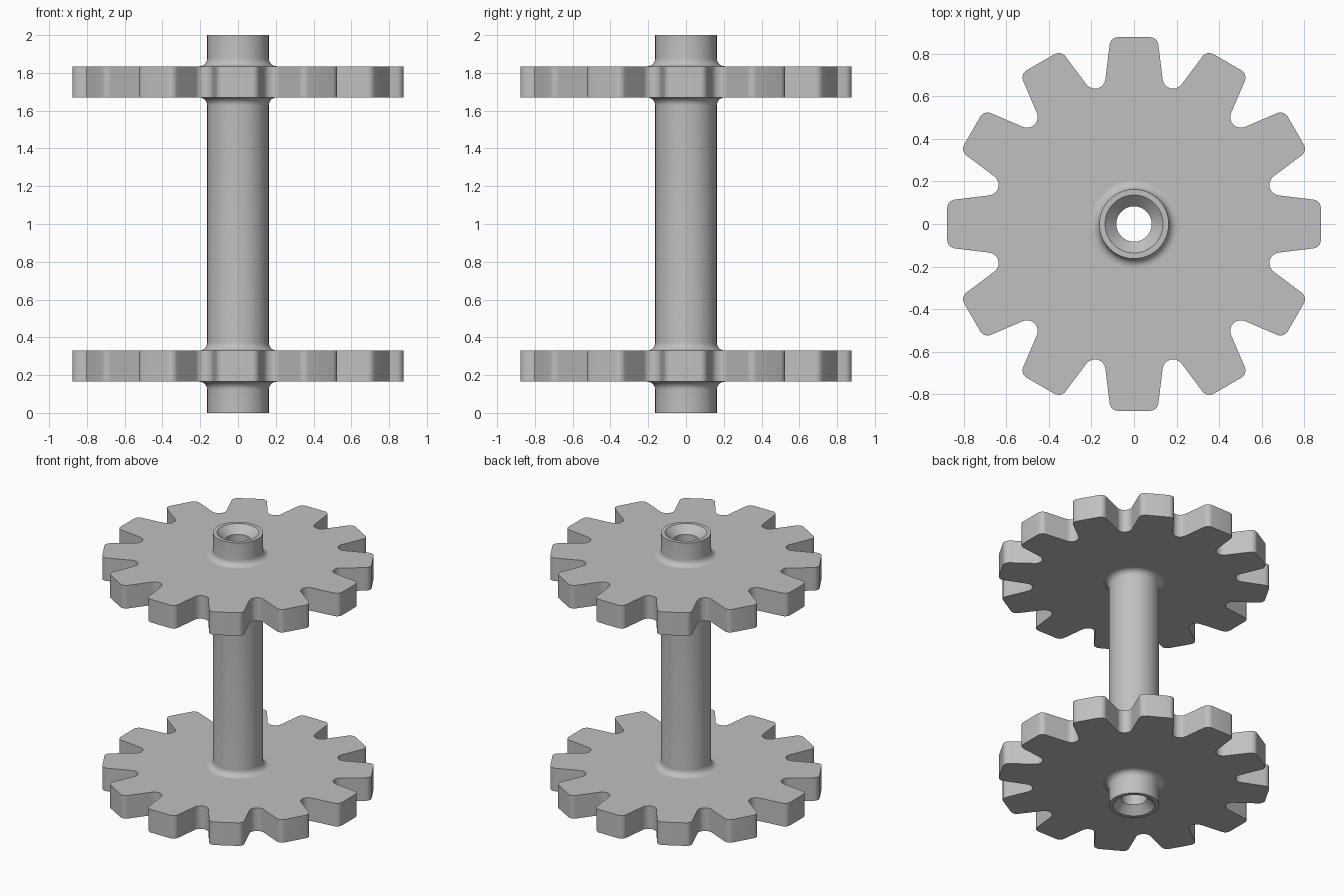
import bpy, bmesh
from math import radians, sin, cos, pi
from mathutils import Vector, Matrix

cube = bpy.data.objects.get("Cube")
if cube:
    bpy.data.objects.remove(cube, do_unlink=True)

# Single grey material
grey = bpy.data.materials.new("plain grey")
grey.use_nodes = True
color = (0.527, 0.527, 0.527, 1)
grey.diffuse_color = color
grey.node_tree.nodes["Principled BSDF"].inputs["Base Color"].default_value = color

TEETH = 12
HUB_R, BORE_R, CHAMFER_R = 0.163, 0.083, 0.136
FILLET = 0.042
HEIGHT = 2.0
GEAR_T = 0.165
GEAR_BASES = (0.165, HEIGHT - 0.165 - GEAR_T)


def arc(cx, cy, r, start, end, steps):
    """Points along an arc, angles in degrees."""
    angles = [radians(start + (end - start) * i / steps) for i in range(steps + 1)]
    return [Vector((cx + r * cos(a), cy + r * sin(a), 0)) for a in angles]


def finish(bm, name):
    bmesh.ops.recalc_face_normals(bm, faces=bm.faces)
    mesh = bpy.data.meshes.new(name)
    bm.to_mesh(mesh)
    bm.free()
    mesh.materials.append(grey)
    obj = bpy.data.objects.new(name, mesh)
    bpy.context.collection.objects.link(obj)
    bpy.ops.object.select_all(action="DESELECT")
    obj.select_set(True)
    bpy.context.view_layer.objects.active = obj
    bpy.ops.object.shade_smooth_by_angle(angle=radians(30))
    return obj


def gear_outline():
    """Half a tooth, mirrored and repeated around the axis."""
    gap = Vector((0.71, 0, 0))
    gap.rotate(Matrix.Rotation(pi / TEETH, 3, "Z"))
    half = arc(0.837, 0.075, 0.04, 0, 83, 6)
    half += arc(gap.x, gap.y, 0.05, -97, -165, 7)
    # The last point lies on the gap's mirror line, so it is used only once
    tooth = [Vector((p.x, -p.y, 0)) for p in reversed(half[:-1])] + half
    return [Matrix.Rotation(2 * pi * i / TEETH, 3, "Z") @ p
            for i in range(TEETH) for p in tooth]


def make_gear(name, z):
    """Toothed plate with a centre hole hidden inside the shaft wall."""
    bm = bmesh.new()
    outline = gear_outline()
    hole = [p.normalized() * 0.12 for p in outline]
    rings = [[bm.verts.new((p.x, p.y, h)) for p in pts]
             for pts, h in ((hole, z), (outline, z),
                            (outline, z + GEAR_T), (hole, z + GEAR_T))]
    n = len(outline)
    for a, b in zip(rings, rings[1:] + rings[:1]):
        for i in range(n):
            j = (i + 1) % n
            bm.faces.new((a[i], a[j], b[j], b[i]))
    return finish(bm, name)


def make_shaft():
    """Hollow lathed shaft with chamfered bore and fillets at both gears."""
    depth = CHAMFER_R - BORE_R
    profile = [(BORE_R, HEIGHT - depth), (BORE_R, depth),
               (CHAMFER_R, 0), (HUB_R, 0)]
    cx = HUB_R + FILLET
    for z in GEAR_BASES:
        top = z + GEAR_T
        profile += [(p.x, p.y) for p in arc(cx, z - FILLET, FILLET, 180, 90, 8)]
        profile += [(p.x, p.y) for p in arc(cx, top + FILLET, FILLET, 270, 180, 8)]
    profile += [(HUB_R, HEIGHT), (CHAMFER_R, HEIGHT)]

    bm = bmesh.new()
    verts = [bm.verts.new((r, 0, z)) for r, z in profile]
    edges = [bm.edges.new((v, verts[(i + 1) % len(verts)]))
             for i, v in enumerate(verts)]
    bmesh.ops.spin(bm, geom=verts + edges, cent=(0, 0, 0), axis=(0, 0, 1),
                   angle=2 * pi, steps=72)
    bmesh.ops.remove_doubles(bm, verts=bm.verts, dist=0.0001)
    return finish(bm, "shaft")


make_shaft()
for gear_name, base in zip(("lower_gear", "upper_gear"), GEAR_BASES):
    make_gear(gear_name, base)
